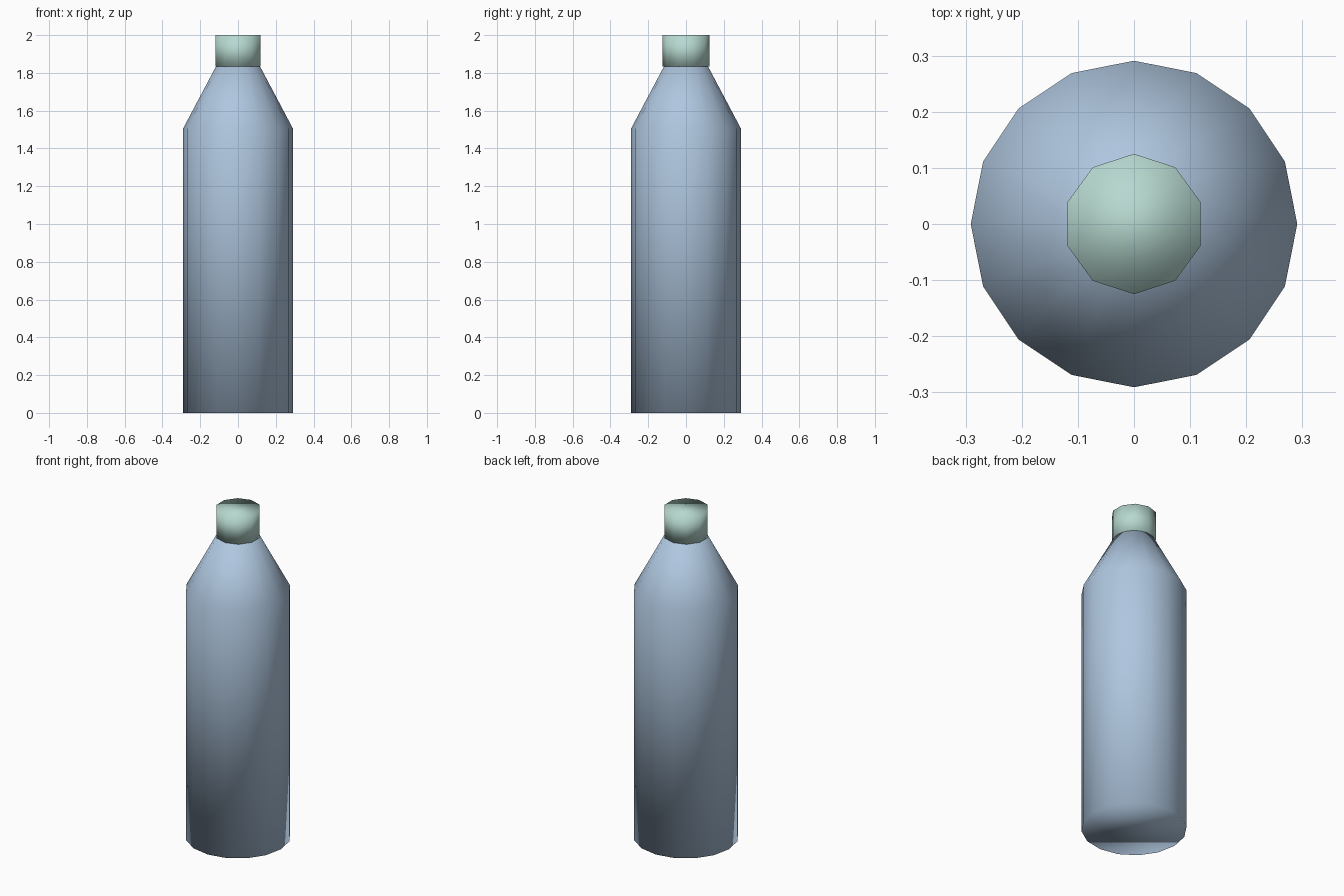
import bpy
import bmesh
from math import cos, sin, pi

cube = bpy.data.objects.get("Cube")
if cube:
    bpy.data.objects.remove(cube, do_unlink=True)


def make_material(name, color):
    mat = bpy.data.materials.new(name)
    mat.use_nodes = True
    mat.diffuse_color = color
    mat.node_tree.nodes["Principled BSDF"].inputs["Base Color"].default_value = color
    return mat


def turned_part(name, profile, sides, mat):
    """Closed solid from (radius, height) rings, with a corner on the y axis."""
    bm = bmesh.new()
    rings = []
    for radius, z in profile:
        angles = [pi / 2 + 2 * pi * i / sides for i in range(sides)]
        rings.append([bm.verts.new((radius * cos(a), radius * sin(a), z)) for a in angles])
    for low, high in zip(rings, rings[1:]):
        for i in range(sides):
            j = (i + 1) % sides
            bm.faces.new((low[i], low[j], high[j], high[i]))
    bm.faces.new(rings[0][::-1])
    bm.faces.new(rings[-1])
    # Soft shading runs over every edge
    for face in bm.faces:
        face.smooth = True
    mesh = bpy.data.meshes.new(name)
    bm.to_mesh(mesh)
    bm.free()
    mesh.materials.append(mat)
    obj = bpy.data.objects.new(name, mesh)
    bpy.context.collection.objects.link(obj)
    return obj


blue = make_material("pale_blue", (0.43, 0.57, 0.74, 1))
green = make_material("pale_green", (0.47, 0.69, 0.63, 1))

# Straight body with a tapering shoulder
turned_part("bottle_body", [(0.291, 0), (0.291, 1.505), (0.116, 1.835)], 16, blue)

# Faceted cap
turned_part("bottle_cap", [(0.125, 1.835), (0.125, 2)], 10, green)
